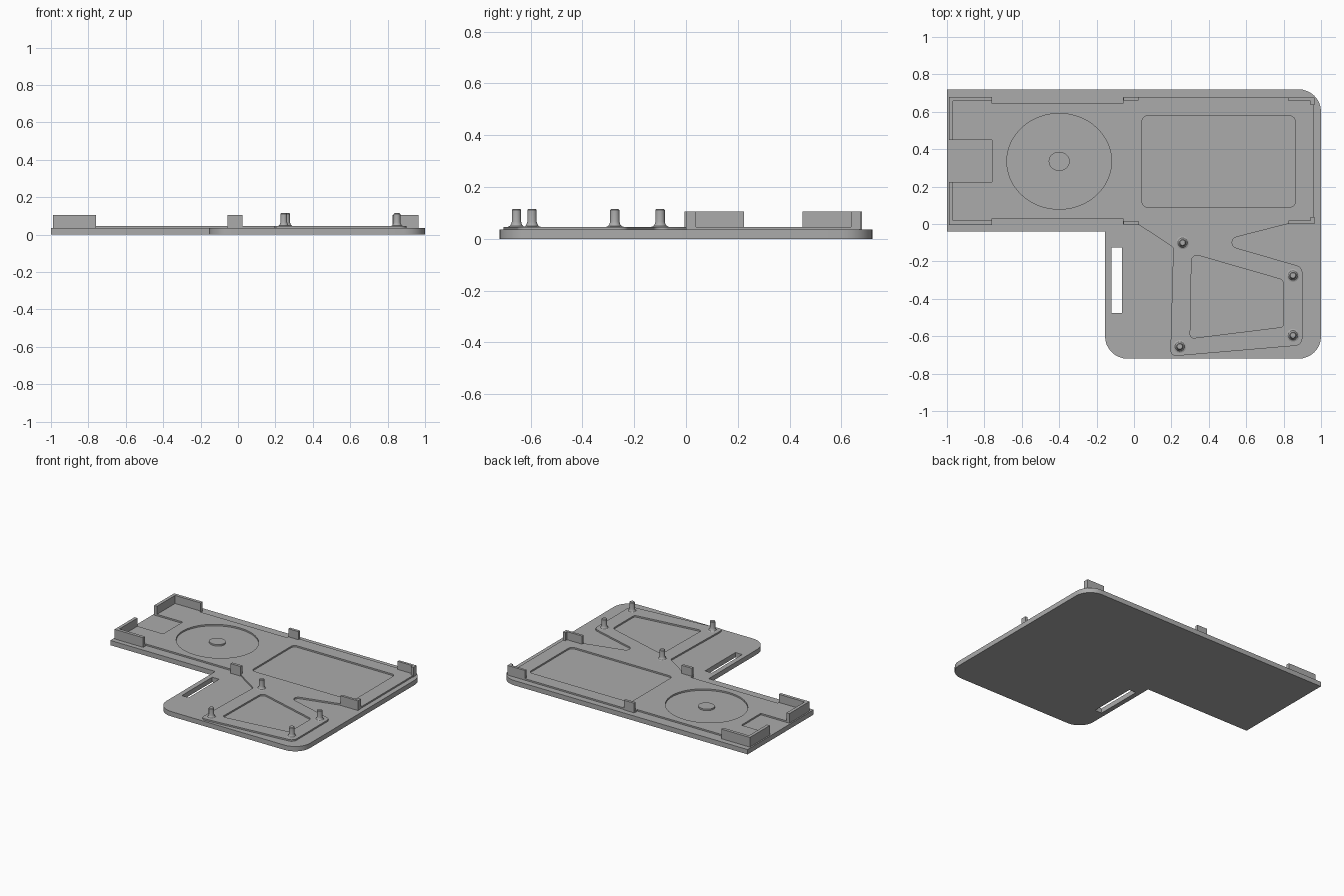
import bpy
import bmesh
from math import cos, sin, pi, tan
from mathutils import Vector

cube = bpy.data.objects.get("Cube")
if cube:
    bpy.data.objects.remove(cube, do_unlink=True)

grey = bpy.data.materials.new("plain grey")
grey.use_nodes = True
grey.diffuse_color = (0.41, 0.41, 0.41, 1)
grey.node_tree.nodes["Principled BSDF"].inputs["Base Color"].default_value = grey.diffuse_color

PLATE, DECK, WALL, POST = 0.035, 0.046, 0.105, 0.115


def finish(ob):
    """Give the object its colour and crisp-edged smooth shading."""
    ob.data.materials.clear()
    ob.data.materials.append(grey)
    bpy.ops.object.select_all(action='DESELECT')
    ob.select_set(True)
    bpy.context.view_layer.objects.active = ob
    bpy.ops.object.shade_smooth_by_angle(angle=pi / 6)


def rounded(corners):
    """Closed outline from (x, y) or (x, y, radius) corners."""
    out = []
    n = len(corners)
    for i, c in enumerate(corners):
        p = Vector(c[:2])
        if len(c) == 2:
            out.append(p)
            continue
        a = (Vector(corners[i - 1][:2]) - p).normalized()
        b = (Vector(corners[(i + 1) % n][:2]) - p).normalized()
        half = a.angle(b) / 2
        centre = p + (a + b).normalized() * c[2] / sin(half)
        start = p + a * c[2] / tan(half) - centre
        end = p + b * c[2] / tan(half) - centre
        turn = start.angle_signed(end)
        for k in range(9):
            t = -turn * k / 8
            out.append(centre + Vector((start.x * cos(t) - start.y * sin(t),
                                        start.x * sin(t) + start.y * cos(t))))
    return out


def box(x0, x1, y0, y1, r=None):
    pts = [(x0, y0), (x1, y0), (x1, y1), (x0, y1)]
    return rounded([p + (r,) for p in pts] if r else pts)


def oval(x, y, rx, ry):
    return [Vector((x + rx * cos(i * pi / 32), y + ry * sin(i * pi / 32))) for i in range(64)]


def slab(name, outlines, z0, z1):
    """Extrude nested outlines; inner ones become openings."""
    cu = bpy.data.curves.new(name, 'CURVE')
    cu.dimensions = '2D'
    cu.fill_mode = 'BOTH'
    cu.extrude = (z1 - z0) / 2
    for pts in outlines:
        sp = cu.splines.new('POLY')
        sp.points.add(len(pts) - 1)
        for q, p in zip(sp.points, pts):
            q.co = (p.x, p.y, 0, 1)
        sp.use_cyclic_u = True
    tmp = bpy.data.objects.new(name + "_outline", cu)
    bpy.context.collection.objects.link(tmp)
    deps = bpy.context.evaluated_depsgraph_get()
    mesh = bpy.data.meshes.new_from_object(tmp.evaluated_get(deps))
    bpy.data.objects.remove(tmp, do_unlink=True)
    bm = bmesh.new()
    bm.from_mesh(mesh)
    bmesh.ops.remove_doubles(bm, verts=bm.verts, dist=0.0001)
    bmesh.ops.recalc_face_normals(bm, faces=bm.faces)
    bmesh.ops.translate(bm, verts=bm.verts, vec=(0, 0, (z0 + z1) / 2))
    bm.to_mesh(mesh)
    bm.free()
    ob = bpy.data.objects.new(name, mesh)
    bpy.context.collection.objects.link(ob)
    finish(ob)


# Base plate with strap slot
base = rounded([(-1, -0.04), (-0.155, -0.04), (-0.155, -0.72, 0.12), (1, -0.72, 0.12),
                (1, 0.72, 0.12), (-1, 0.72)])
slot = box(-0.12, -0.065, -0.475, -0.125)
slab("base_plate", [base, slot], 0, PLATE)

# Raised deck, joined to the board frame, with recesses and a round island
deck = rounded([
    (-0.99, 0), (-0.76, 0), (-0.76, 0.03), (-0.06, 0.03), (-0.06, 0), (0.02, 0),
    (0.21, -0.125, 0.02), (0.194, -0.708, 0.03), (0.9, -0.648, 0.04), (0.9, -0.23, 0.04),
    (0.44, -0.097, 0.03), (0.82, 0), (0.963, 0), (0.963, 0.675), (-0.06, 0.675),
    (-0.06, 0.645), (-0.76, 0.645), (-0.76, 0.68), (-0.99, 0.68), (-0.99, 0.45),
    (-0.76, 0.45), (-0.76, 0.225), (-0.99, 0.225)])
window = rounded([(0.308, -0.158, 0.03), (0.8, -0.3, 0.03),
                  (0.8, -0.55, 0.02), (0.3, -0.612, 0.02)])
slab("raised_deck", [deck, box(0.043, 0.862, 0.09, 0.578, 0.03), window,
                     oval(-0.4, 0.335, 0.28, 0.256), oval(-0.4, 0.335, 0.056, 0.051)],
     PLATE, DECK)

# Retaining walls, mirrored about the deck's centre line
MID = 0.3375


def wall_pair(name, corners):
    for side, s in (("front", 1), ("back", -1)):
        slab(side + name, [rounded([(x, MID + s * (y - MID)) for x, y in corners])],
             PLATE, WALL)


wall_pair("_end_wall", [(-0.99, -0.005), (-0.76, -0.005), (-0.76, 0.018), (-0.967, 0.018),
                        (-0.967, 0.225), (-0.99, 0.225)])
wall_pair("_middle_clip", [(-0.057, -0.005), (0.025, -0.005), (0.025, 0.015), (-0.057, 0.015)])
wall_pair("_corner_clip", [(0.825, 0), (0.965, 0), (0.965, 0.038), (0.945, 0.038),
                           (0.945, 0.018), (0.825, 0.018)])

# Flared mounting posts
PROFILE = [(0.034, DECK), (0.026, 0.049), (0.021, 0.056), (0.018, 0.066),
           (0.018, POST - 0.004), (0.014, POST)]
for number, (x, y) in enumerate([(0.26, -0.1), (0.85, -0.275), (0.85, -0.595), (0.245, -0.655)], 1):
    bm = bmesh.new()
    rings = [[bm.verts.new((x + r * cos(i * pi / 12), y + r * sin(i * pi / 12), z))
              for i in range(24)] for r, z in PROFILE]
    for lo, hi in zip(rings, rings[1:]):
        for i in range(24):
            j = (i + 1) % 24
            bm.faces.new((lo[i], lo[j], hi[j], hi[i]))
    bm.faces.new(rings[-1])
    mesh = bpy.data.meshes.new("mounting_post")
    bm.to_mesh(mesh)
    bm.free()
    post = bpy.data.objects.new(f"mounting_post_{number}", mesh)
    bpy.context.collection.objects.link(post)
    finish(post)
